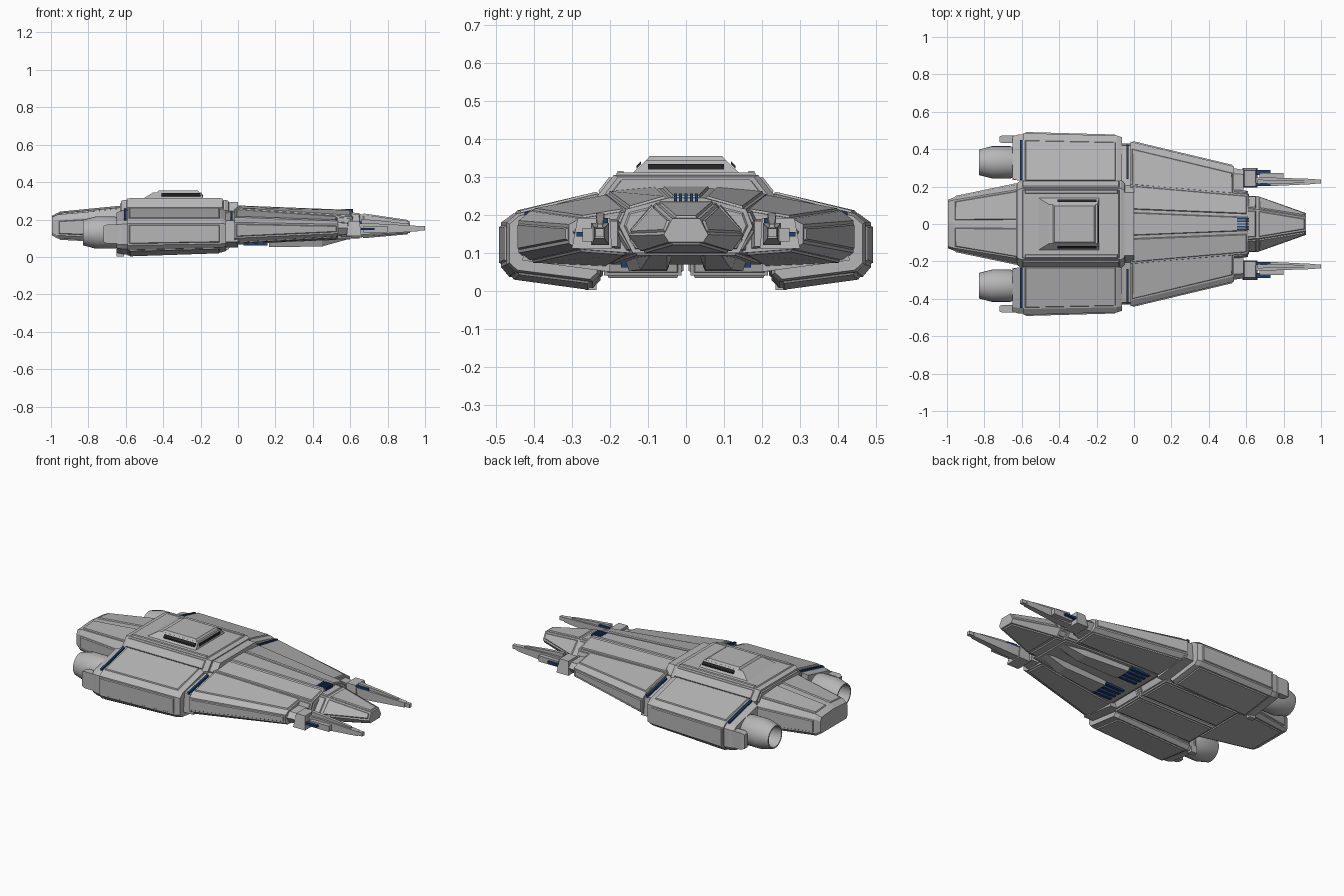
import bpy, bmesh, math
from mathutils import Vector

if "Cube" in bpy.data.objects:
    bpy.data.objects.remove(bpy.data.objects["Cube"])


def material(name, rgb):
    m = bpy.data.materials.new(name)
    m.diffuse_color = (*rgb, 1)
    m.use_nodes = True
    m.node_tree.nodes["Principled BSDF"].inputs["Base Color"].default_value = m.diffuse_color
    return m


GREY = material("hull grey", (0.47, 0.47, 0.47))
BLUE = material("deep blue", (0.015, 0.05, 0.17))
BLACK = material("slot black", (0.02, 0.02, 0.02))


def finish(name, bm, mat, mirror=False):
    bmesh.ops.recalc_face_normals(bm, faces=bm.faces[:])
    me = bpy.data.meshes.new(name)
    bm.to_mesh(me)
    bm.free()
    me.materials.append(mat)
    ob = bpy.data.objects.new(name, me)
    bpy.context.collection.objects.link(ob)
    if mirror:
        mod = ob.modifiers.new("Mirror", 'MIRROR')
        mod.use_axis = (False, True, False)
        mod.use_clip = False
        mod.use_mirror_merge = False
    return ob


def panel(bm, rim=0.012, rise=0.006):
    """Raise a framed armour plate on every large face."""
    bmesh.ops.recalc_face_normals(bm, faces=bm.faces[:])
    big = [f for f in bm.faces if min(e.calc_length() for e in f.edges) > 0.038]
    if big:
        bmesh.ops.inset_individual(bm, faces=big, thickness=rim, depth=0)
        bmesh.ops.inset_individual(bm, faces=big, thickness=0.005, depth=rise)


def loft(name, sections, mat=GREY, mirror=False, plates=True):
    """Join (x, [(y, z), ...]) cross-sections into a closed body."""
    bm = bmesh.new()
    rings = [[bm.verts.new((x, y, z)) for y, z in pts] for x, pts in sections]
    n = len(rings[0])
    for a, b in zip(rings, rings[1:]):
        for i in range(n):
            j = (i + 1) % n
            bm.faces.new((a[i], a[j], b[j], b[i]))
    bm.faces.new(rings[0])
    bm.faces.new(rings[-1])
    if plates:
        panel(bm)
    return finish(name, bm, mat, mirror)


def sym(half):
    return half + [(-y, z) for y, z in reversed(half)]


def shrink(pts, s):
    cy = sum(p[0] for p in pts) / len(pts)
    cz = sum(p[1] for p in pts) / len(pts)
    return [(cy + (y - cy) * s, cz + (z - cz) * s) for y, z in pts]


def frustum(name, low, z0, high, z1, mat=GREY, mirror=False, plates=False):
    """Block between two (x0, x1, y0, y1) rectangles."""
    bm = bmesh.new()
    rings = []
    for (x0, x1, y0, y1), z in ((low, z0), (high, z1)):
        rings.append([bm.verts.new((x, y, z)) for x, y in ((x0, y0), (x1, y0), (x1, y1), (x0, y1))])
    for i in range(4):
        j = (i + 1) % 4
        bm.faces.new((rings[0][i], rings[0][j], rings[1][j], rings[1][i]))
    for r in rings:
        bm.faces.new(r)
    if plates:
        panel(bm)
    return finish(name, bm, mat, mirror)


def box(name, x0, x1, y0, y1, z0, z1, mat=GREY, mirror=False):
    return frustum(name, (x0, x1, y0, y1), z0, (x0, x1, y0, y1), z1, mat, mirror)


def beam(name, a, b, w, h, mat, mirror=True):
    """Thin strip from a to b lying across the hull: w along x, h in z."""
    pts = [[(p[0] + sx * w / 2, p[1], p[2] + sz * h / 2) for sx, sz in
            ((-1, -1), (1, -1), (1, 1), (-1, 1))] for p in (a, b)]
    bm = bmesh.new()
    r = [[bm.verts.new(v) for v in p] for p in pts]
    for i in range(4):
        bm.faces.new((r[0][i], r[0][i - 1], r[1][i - 1], r[1][i]))
    bm.faces.new(r[0])
    bm.faces.new(r[1])
    return finish(name, bm, mat, mirror)


# Central hull block
mid = sym([(0.19, 0.305), (0.233, 0.25), (0.22, 0.19), (0.22, 0.1)])
loft("mid_hull", [(-0.625, shrink(mid, 0.94)), (-0.605, mid), (-0.07, mid), (-0.05, shrink(mid, 0.94))])
frustum("mid_rail", (-0.59, -0.08, 0.16, 0.185), 0.303, (-0.58, -0.09, 0.165, 0.18), 0.315, mirror=True)

# Belly boxes, split along the centre line
frustum("belly_box", (-0.58, -0.05, 0.012, 0.215), 0.04, (-0.6, -0.03, 0.012, 0.22), 0.11,
        mirror=True, plates=True)

# Raised deck with slots
frustum("deck_base", (-0.52, -0.185, -0.145, 0.145), 0.305, (-0.455, -0.195, -0.105, 0.105), 0.344, plates=False)
frustum("deck_plate", (-0.435, -0.205, -0.105, 0.105), 0.343, (-0.425, -0.215, -0.095, 0.095), 0.355)
beam("deck_side_slot", (-0.305, 0.13, 0.326), (-0.305, 0.118, 0.338), 0.21, 0.008, BLACK)
box("deck_front_slot", -0.192, -0.186, -0.1, 0.1, 0.32, 0.334, BLACK)

# Rear hull
loft("rear_hull", [
    (-0.994, sym([(0.012, 0.22), (0.12, 0.212), (0.13, 0.19), (0.13, 0.13), (0.12, 0.115)])),
    (-0.965, sym([(0.012, 0.236), (0.128, 0.226), (0.142, 0.2), (0.142, 0.115), (0.13, 0.098)])),
    (-0.615, sym([(0.015, 0.27), (0.185, 0.258), (0.215, 0.22), (0.215, 0.1), (0.19, 0.08)]))])

# Neck between the halves
loft("neck", [(-0.08, shrink(mid, 0.88)), (0.0, shrink(mid, 0.88))], plates=False)
loft("wing_neck", [(x, [(0.2, 0.24), (0.42, 0.195), (0.43, 0.08), (0.2, 0.05)]) for x in (-0.1, 0.0)],
     mirror=True, plates=False)
box("neck_light", -0.036, -0.024, -0.125, 0.125, 0.262, 0.279, BLUE)

# Front hull
loft("front_hull", [
    (-0.02, sym([(0.07, 0.27), (0.212, 0.255), (0.225, 0.2), (0.21, 0.075)])),
    (0.17, sym([(0.063, 0.263), (0.196, 0.243), (0.21, 0.19), (0.19, 0.075)])),
    (0.61, sym([(0.045, 0.245), (0.158, 0.215), (0.175, 0.17), (0.14, 0.1)]))][::2])
for i in range(5):
    y = (i - 2) * 0.014
    box("nose_vent_bar", 0.55, 0.614, y - 0.004, y + 0.004, 0.23, 0.256, BLUE)

# Nose cabin
loft("nose", [
    (0.59, sym([(0.08, 0.232), (0.15, 0.15), (0.12, 0.105)])),
    (0.66, sym([(0.078, 0.228), (0.15, 0.145), (0.12, 0.105)])),
    (0.92, sym([(0.036, 0.19), (0.058, 0.148), (0.045, 0.128)]))])

# Keel wedges and belly vents
loft("keel_wedge", [(x, [(0.03, 0.11), (yo, 0.11), (yo - 0.02, z), (0.05, z)])
                    for x, yo, z in ((0.165, 0.17, 0.052), (0.45, 0.14, 0.056), (0.6, 0.11, 0.098))],
     mirror=True, plates=False)
for i in range(4):
    y = 0.045 + i * 0.036
    box("belly_vent_bar", 0.03, 0.158, y, y + 0.018, 0.062, 0.085, BLUE, True)

# Rear side pods
pod = [(0.222, 0.258), (0.455, 0.203), (0.486, 0.18), (0.486, 0.062), (0.465, 0.037), (0.245, 0.007), (0.225, 0.028)]
pod_front = [(0.222, 0.258), (0.445, 0.203), (0.472, 0.18), (0.472, 0.07), (0.45, 0.05), (0.245, 0.024), (0.225, 0.042)]
loft("side_pod", [(-0.59, pod), (-0.09, pod_front), (-0.065, shrink(pod_front, 0.93))], mirror=True)
loft("pod_tail", [(-0.65, shrink(pod, 0.86)), (-0.62, shrink(pod, 0.93)), (-0.58, shrink(pod, 0.93))],
     mirror=True, plates=False)
box("tail_skid", -0.65, -0.61, 0.235, 0.265, 0.003, 0.05, mirror=True)
beam("pod_rear_light", (-0.603, 0.235, 0.252), (-0.603, 0.45, 0.2), 0.012, 0.012, BLUE)
beam("pod_front_light", (-0.035, 0.24, 0.236), (-0.035, 0.425, 0.199), 0.012, 0.016, BLUE)

# Front wings
wing = [(0.2, 0.25), (0.41, 0.21), (0.44, 0.185), (0.44, 0.1), (0.415, 0.08), (0.2, 0.07)]
tip = [(0.15, 0.212), (0.28, 0.19), (0.308, 0.175), (0.308, 0.125), (0.285, 0.11), (0.15, 0.1)]
loft("front_wing", [(-0.018, wing), (0.535, tip)], mirror=True)

# Guns on the wing tips
gun = [(0.17, 0.19), (0.27, 0.185), (0.3, 0.155), (0.27, 0.115), (0.17, 0.11)]
loft("gun_neck", [(0.52, gun), (0.585, shrink(gun, 0.85))], mirror=True, plates=False)
frustum("gun_mount", (0.58, 0.66, 0.195, 0.3), 0.112, (0.59, 0.65, 0.2, 0.285), 0.192, mirror=True)


def rect(y0, y1, z0, z1):
    return [(y0, z0), (y1, z0), (y1, z1), (y0, z1)]


loft("gun_barrel", [(0.65, rect(0.203, 0.25, 0.12, 0.178)), (0.74, rect(0.203, 0.248, 0.122, 0.178)),
                    (0.93, rect(0.212, 0.242, 0.135, 0.168)), (0.97, rect(0.214, 0.24, 0.138, 0.165))],
     mirror=True, plates=False)
loft("gun_top_rail", [(0.66, rect(0.215, 0.237, 0.17, 0.203)), (0.8, rect(0.217, 0.235, 0.17, 0.19)),
                      (0.92, rect(0.219, 0.233, 0.16, 0.176))], mirror=True, plates=False)
box("gun_muzzle", 0.96, 1.0, 0.216, 0.238, 0.142, 0.164, mirror=True)
box("gun_side_plate", 0.67, 0.8, 0.246, 0.272, 0.13, 0.165, mirror=True)
box("gun_side_light", 0.65, 0.73, 0.262, 0.288, 0.143, 0.155, BLUE, True)
box("gun_top_light", 0.65, 0.73, 0.205, 0.22, 0.176, 0.19, BLUE, True)

# Main engines, turned round the x axis
profile = [(-0.63, 0.075), (-0.66, 0.086), (-0.76, 0.086), (-0.83, 0.068), (-0.83, 0.061), (-0.74, 0.055)]
ring = [(math.cos(math.tau * i / 32), math.sin(math.tau * i / 32)) for i in range(32)]
eng = loft("engine", [(x, [(0.33 + r * c, 0.13 + r * s) for c, s in ring]) for x, r in profile],
           mirror=True, plates=False)
bpy.context.view_layer.objects.active = eng
eng.select_set(True)
bpy.ops.object.shade_smooth_by_angle(angle=math.radians(25))

# Small outer thrusters
loft("small_thruster", [(-0.72, rect(0.438, 0.468, 0.08, 0.165)), (-0.7, rect(0.432, 0.474, 0.072, 0.173)),
                        (-0.64, rect(0.432, 0.474, 0.072, 0.173))], mirror=True, plates=False)
